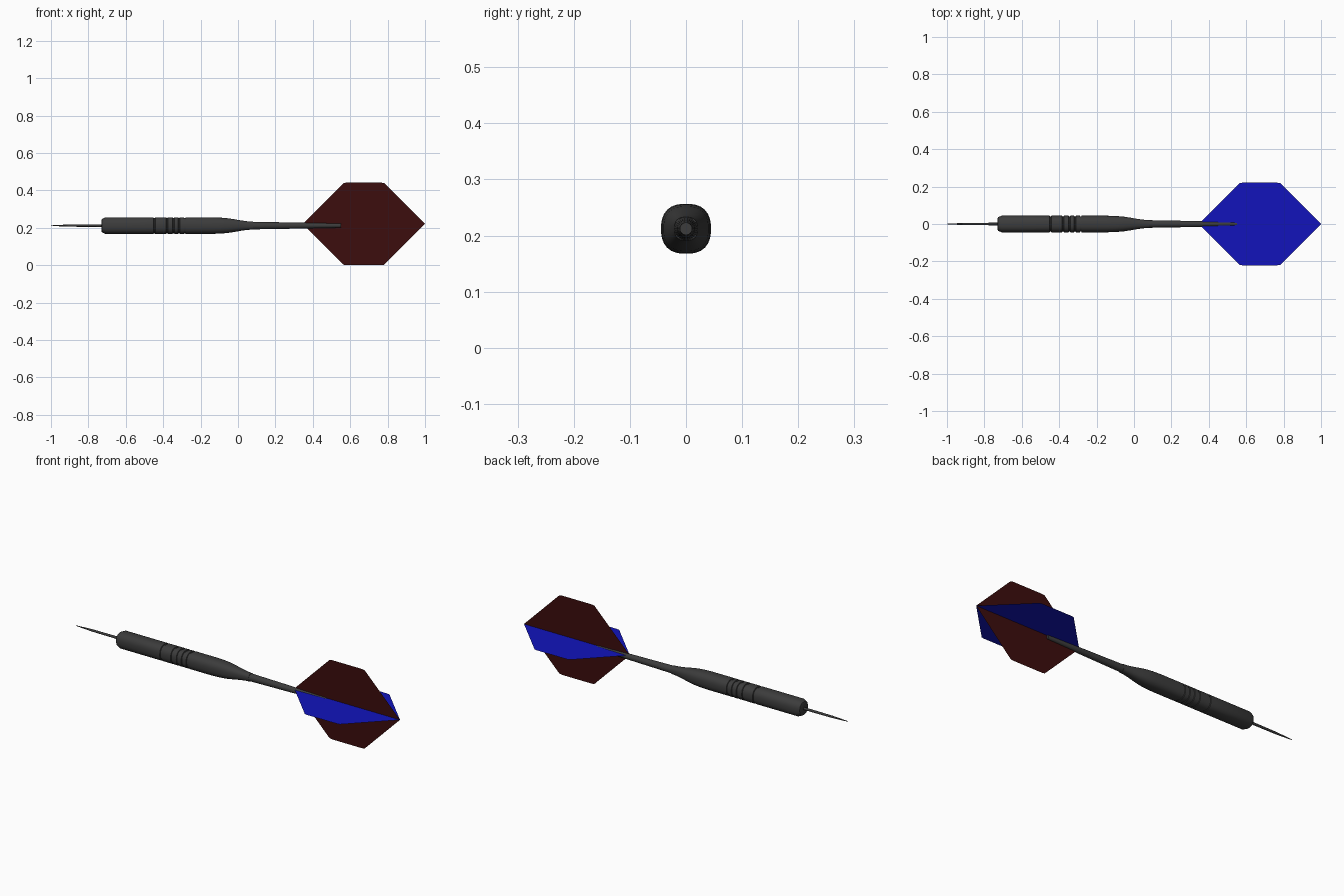
import bpy
import math

if "Cube" in bpy.data.objects:
    bpy.data.objects.remove(bpy.data.objects["Cube"])

BODY_Z = 0.212     # axis of needle, barrel and shaft
FLIGHT_Z = 0.221   # axis of the flights
SIDES = 32


def material(name, rgb):
    m = bpy.data.materials.new(name)
    m.diffuse_color = (*rgb, 1)
    m.use_nodes = True
    m.node_tree.nodes["Principled BSDF"].inputs["Base Color"].default_value = m.diffuse_color
    return m


def add_mesh(name, verts, faces, mat):
    me = bpy.data.meshes.new(name)
    me.from_pydata(verts, [], faces)
    me.materials.append(mat)
    ob = bpy.data.objects.new(name, me)
    bpy.context.collection.objects.link(ob)
    return ob


def lathe(name, profile, mat, power=2.0):
    """Sweep (x, radius) rings along x; power > 2 squares the section off."""
    verts, faces = [], []
    for x, r in profile:
        for i in range(SIDES):
            a = 2 * math.pi * i / SIDES
            c, s = math.cos(a), math.sin(a)
            k = r / (abs(c) ** power + abs(s) ** power) ** (1 / power)
            verts.append((x, k * c, BODY_Z + k * s))
    for j in range(len(profile) - 1):
        for i in range(SIDES):
            n = (i + 1) % SIDES
            a, b = j * SIDES, (j + 1) * SIDES
            faces.append((a + i, a + n, b + n, b + i))
    last = (len(profile) - 1) * SIDES
    faces.append(tuple(reversed(range(SIDES))))
    faces.append(tuple(range(last, last + SIDES)))
    ob = add_mesh(name, verts, faces, mat)
    bpy.ops.object.select_all(action='DESELECT')
    ob.select_set(True)
    bpy.context.view_layer.objects.active = ob
    bpy.ops.object.shade_smooth_by_angle(angle=math.radians(35))
    return ob


dark = material("dark_metal", (0.045, 0.045, 0.045))
red = material("dark_red", (0.045, 0.004, 0.004))
blue = material("blue", (0.006, 0.007, 0.5))

# Needle point
lathe("needle", [(-1.0, 0.0012), (-0.97, 0.003), (-0.9, 0.006), (-0.72, 0.007)], dark)

# Barrel with a chamfered nose, grip grooves and a tapering tail
barrel = [(-0.73, 0.030), (-0.727, 0.036), (-0.708, 0.0445)]
for x in (-0.447, -0.38, -0.345, -0.315, -0.285):
    barrel += [(x - 0.005, 0.0445), (x - 0.003, 0.041),
               (x + 0.003, 0.041), (x + 0.005, 0.0445)]
barrel += [(-0.15, 0.0445), (-0.10, 0.043), (-0.06, 0.040), (-0.02, 0.034),
           (0.02, 0.027), (0.05, 0.023), (0.08, 0.021)]
lathe("barrel", barrel, dark, 2.5)

# Shaft that carries the flights
lathe("shaft", [(0.06, 0.021), (0.12, 0.0195), (0.33, 0.016),
                (0.45, 0.013), (0.55, 0.011)], dark)

# Crossed sheet flights
half = [(0.565, 0.218), (0.58, 0.221), (0.765, 0.221), (0.782, 0.218)]
outline = [(0.347, 0)] + half + [(1.0, 0)] + [(x, -h) for x, h in reversed(half)]
face = [tuple(range(len(outline)))]
add_mesh("vertical_flight", [(x, 0, FLIGHT_Z + h) for x, h in outline], face, red)
add_mesh("horizontal_flight", [(x, h, FLIGHT_Z) for x, h in outline], face, blue)
